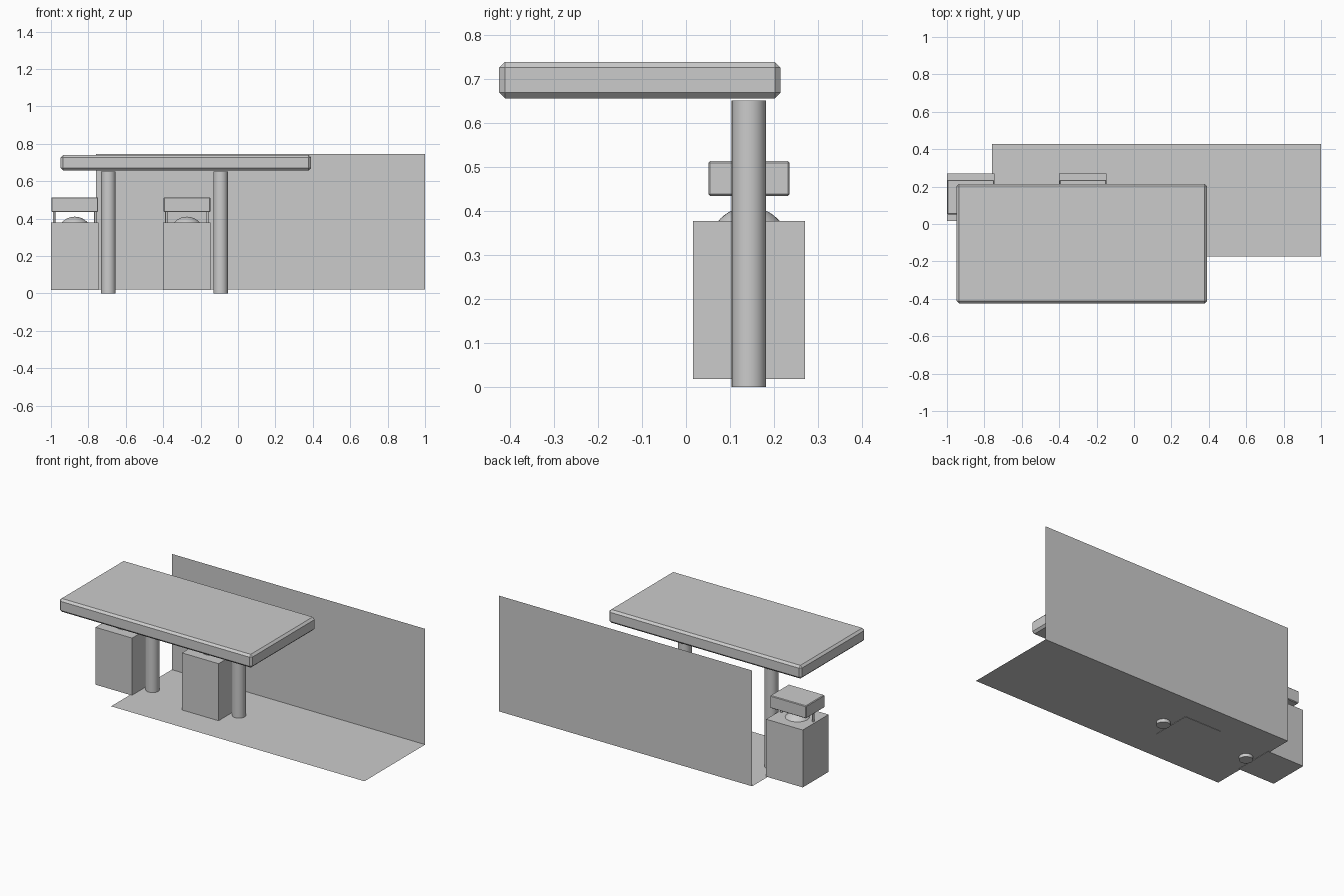
import bpy, bmesh

if "Cube" in bpy.data.objects:
    bpy.data.objects.remove(bpy.data.objects["Cube"])


def finish(name, bm, smooth=False):
    mesh = bpy.data.meshes.new(name)
    bm.to_mesh(mesh)
    bm.free()
    if smooth:
        mesh.set_sharp_from_angle(angle=0.6)
        for p in mesh.polygons:
            p.use_smooth = len(p.vertices) <= 4
    ob = bpy.data.objects.new(name, mesh)
    bpy.context.collection.objects.link(ob)
    return ob


def box(name, lo, hi, chamfer=0):
    bm = bmesh.new()
    bmesh.ops.create_cube(bm, size=1)
    for v in bm.verts:
        v.co = [(a + b) / 2 + c * (b - a) for a, b, c in zip(lo, hi, v.co)]
    ob = finish(name, bm)
    if chamfer:
        mod = ob.modifiers.new("chamfer", 'BEVEL')
        mod.width = chamfer
        mod.segments = 1
    return ob


def rod(name, x, y, z0, z1, r, sides=32):
    bm = bmesh.new()
    bmesh.ops.create_cone(bm, cap_ends=True, segments=sides,
                          radius1=r, radius2=r, depth=z1 - z0)
    ob = finish(name, bm, True)
    ob.location = (x, y, (z0 + z1) / 2)
    return ob


def ball(name, x, y, z, r):
    bm = bmesh.new()
    bmesh.ops.create_uvsphere(bm, u_segments=32, v_segments=24, radius=r)
    ob = finish(name, bm, True)
    ob.location = (x, y, z)
    return ob


# Canopy slab
box("canopy", (-0.948, -0.425, 0.657), (0.39, 0.215, 0.74), 0.013)

# Two identical bays: column, cabinet, dome, raised lid on thin posts
for i, x in enumerate((-0.873, -0.273)):
    n = f"_{i + 1}"
    rod("column" + n, x + 0.18, 0.143, 0.0, 0.652, 0.039)
    box("cabinet" + n, (x - 0.127, 0.016, 0.018), (x + 0.127, 0.271, 0.378))
    ball("dome" + n, x, 0.143, 0.318, 0.092)
    box("lid" + n, (x - 0.125, 0.051, 0.435), (x + 0.125, 0.236, 0.514), 0.004)
    for side, dx in (("left", -0.11), ("right", 0.11)):
        rod(f"lid_post_{side}{n}", x + dx, 0.143, 0.37, 0.44, 0.006, 12)

# Floor and back wall: one sheet folded at the back edge
bm = bmesh.new()
rows = [[bm.verts.new((x, y, z)) for x in (-0.758, 1.0)]
        for y, z in ((-0.175, 0.02), (0.427, 0.02), (0.427, 0.746))]
for a, b in zip(rows, rows[1:]):
    bm.faces.new((a[0], a[1], b[1], b[0]))
finish("floor_and_back_wall", bm)
